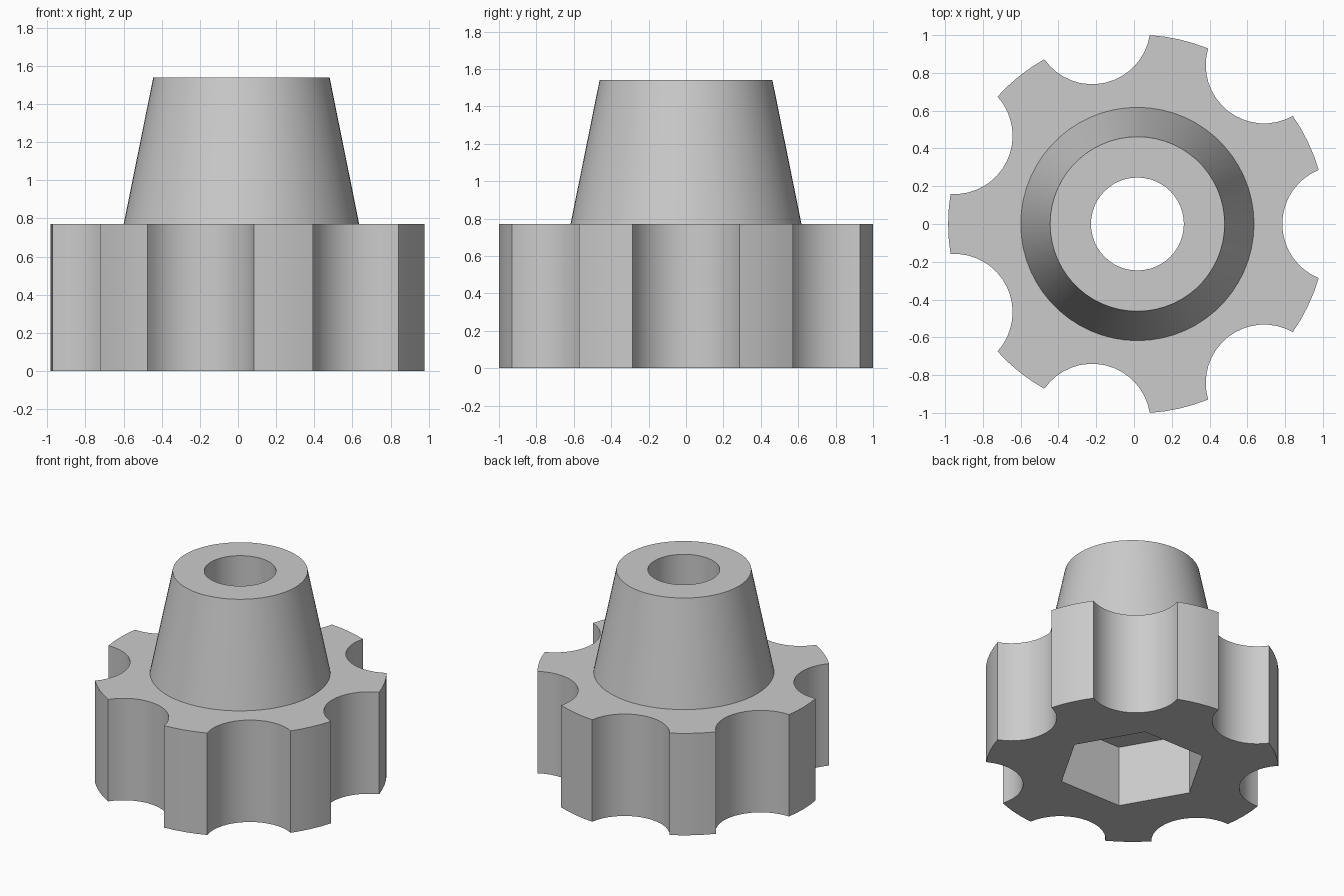
import bpy
import bmesh
from math import cos, sin, pi, radians, atan2

cube = bpy.data.objects.get("Cube")
if cube:
    bpy.data.objects.remove(cube, do_unlink=True)

CENTRE_X = 0.018
GRIP_TOP, TOTAL_TOP = 0.77, 1.54
LOBES = 7
RIM_RADIUS, NOTCH_RADIUS, NOTCH_CENTRE = 1.002, 0.309, 1.076

grey = bpy.data.materials.new("light grey")
grey.use_nodes = True
grey.diffuse_color = (0.6, 0.6, 0.6, 1)
grey.node_tree.nodes["Principled BSDF"].inputs["Base Color"].default_value = (0.6, 0.6, 0.6, 1)


def ring(radius, sides):
    return [(radius * cos(2 * pi * i / sides), radius * sin(2 * pi * i / sides))
            for i in range(sides)]


def loft(name, lower, upper, z0, z1):
    """Closed solid between two outlines with the same number of points."""
    bm = bmesh.new()
    a = [bm.verts.new((x + CENTRE_X, y, z0)) for x, y in lower]
    b = [bm.verts.new((x + CENTRE_X, y, z1)) for x, y in upper]
    bm.faces.new(a[::-1])
    bm.faces.new(b)
    n = len(a)
    for i in range(n):
        j = (i + 1) % n
        bm.faces.new((a[i], a[j], b[j], b[i]))
    mesh = bpy.data.meshes.new(name)
    bm.to_mesh(mesh)
    bm.free()
    mesh.materials.append(grey)
    obj = bpy.data.objects.new(name, mesh)
    bpy.context.collection.objects.link(obj)
    return obj


def combine(target, other, operation):
    mod = target.modifiers.new(other.name, 'BOOLEAN')
    mod.operation, mod.solver, mod.object = operation, 'EXACT', other
    bpy.context.view_layer.objects.active = target
    bpy.ops.object.modifier_apply(modifier=mod.name)
    bpy.data.objects.remove(other, do_unlink=True)


def grip_outline():
    """Round rim with a scooped finger notch at every lobe step."""
    half = radians(16.55)
    step = 2 * pi / LOBES
    # sweep of the notch arc, measured about the notch centre
    sweep = atan2(RIM_RADIUS * sin(half), NOTCH_CENTRE - RIM_RADIUS * cos(half))
    points = []
    for k in range(LOBES):
        base = k * step
        for i in range(17):
            t = sweep * (i / 8 - 1)
            x = NOTCH_CENTRE - NOTCH_RADIUS * cos(t)
            y = NOTCH_RADIUS * sin(t)
            points.append((x * cos(base) - y * sin(base),
                           x * sin(base) + y * cos(base)))
        for i in range(1, 4):
            t = base + half + (step - 2 * half) * i / 4
            points.append((RIM_RADIUS * cos(t), RIM_RADIUS * sin(t)))
    return points


# lobed grip
outline = grip_outline()
knob = loft("knob", outline, outline, 0, GRIP_TOP)

# tapered neck, rooted slightly inside the grip
neck = loft("neck", ring(0.658, 60), ring(0.462, 60), 0.57, TOTAL_TOP)
combine(knob, neck, 'UNION')

# through bore and hexagonal nut pocket
bore = loft("bore", ring(0.246, 48), ring(0.246, 48), 0.2, 1.8)
combine(knob, bore, 'DIFFERENCE')
pocket = loft("nut_pocket", ring(0.512, 6), ring(0.512, 6), -0.2, 0.46)
combine(knob, pocket, 'DIFFERENCE')

# smooth curved walls, crisp edges
bpy.ops.object.select_all(action='DESELECT')
knob.select_set(True)
bpy.context.view_layer.objects.active = knob
bpy.ops.object.shade_smooth_by_angle(angle=radians(25))
